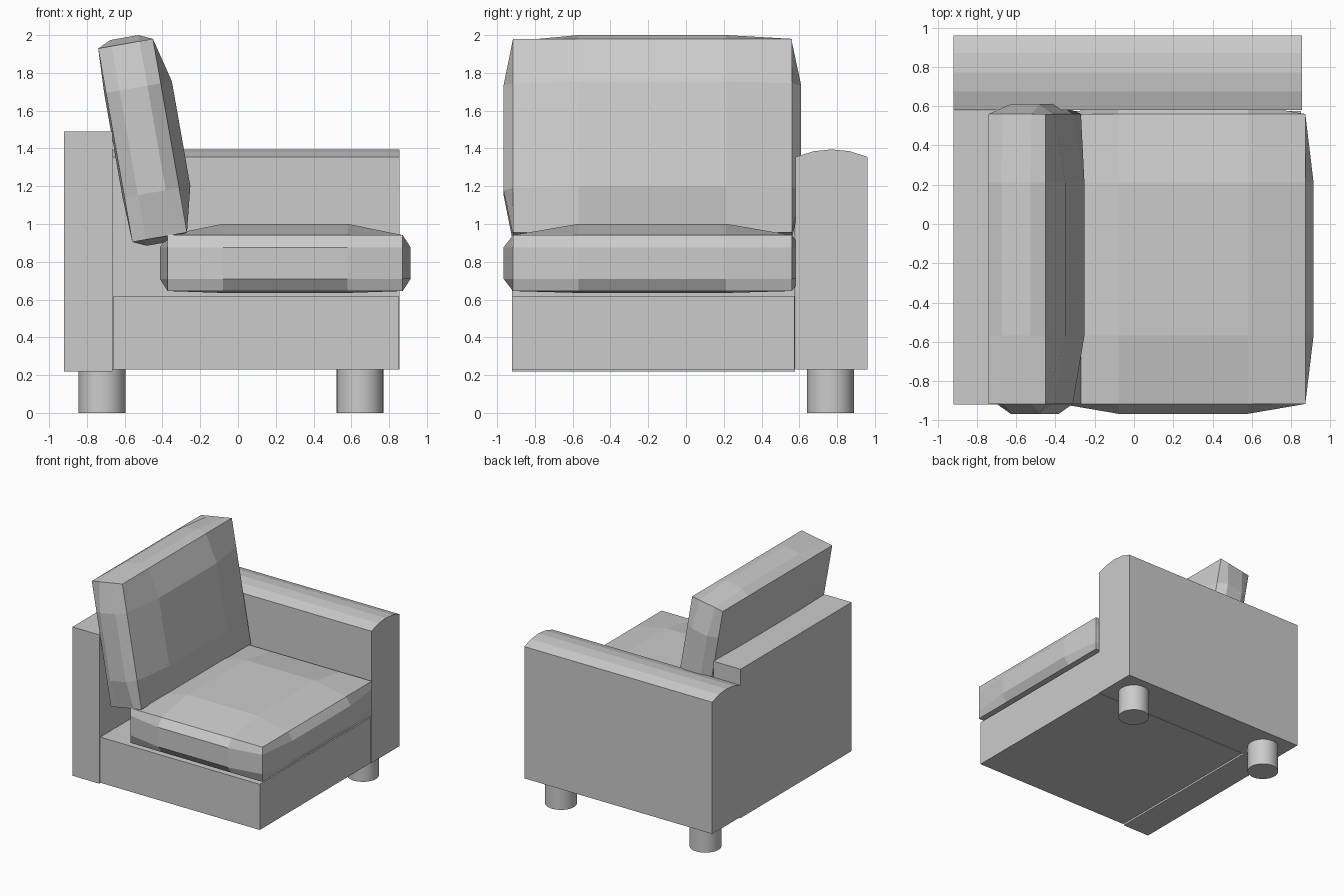
import bpy, bmesh
from math import radians

if "Cube" in bpy.data.objects:
    bpy.data.objects.remove(bpy.data.objects["Cube"])


def finish(name, bm):
    bmesh.ops.recalc_face_normals(bm, faces=bm.faces)
    mesh = bpy.data.meshes.new(name)
    bm.to_mesh(mesh)
    bm.free()
    ob = bpy.data.objects.new(name, mesh)
    bpy.context.collection.objects.link(ob)
    return ob


def box(name, x, y, z):
    bm = bmesh.new()
    bmesh.ops.create_cube(bm, size=1)
    for v in bm.verts:
        v.co = [(a + b) / 2 + c * (b - a) for c, (a, b) in zip(v.co, (x, y, z))]
    return finish(name, bm)


def cushion(name, loc, half, inner, bulge, tilt=0):
    """Box with a 3x3 grid on each side; the middle panel of each side puffs out."""
    bm = bmesh.new()
    bmesh.ops.create_cube(bm, size=2)
    bmesh.ops.subdivide_edges(bm, edges=bm.edges[:], cuts=2, use_grid_fill=True)
    for v in bm.verts:
        ends = [abs(c) > 0.9 for c in v.co]
        for i in range(3):
            s = 1 if v.co[i] > 0 else -1
            if not ends[i]:
                v.co[i] = s * inner[i]
            elif sum(ends) == 1:
                v.co[i] = s * (half[i] + bulge[i][s > 0])
            else:
                v.co[i] = s * half[i]
    ob = finish(name, bm)
    ob.location = loc
    ob.rotation_euler.y = radians(tilt)
    return ob


# Base frame and back panel
box("seat_base", (-0.658, 0.85), (-0.92, 0.575), (0.23, 0.62))
box("back_panel", (-0.92, -0.665), (-0.92, 0.578), (0.22, 1.49))

# Armrest: profile with a shallow domed top, extruded along x
profile = [(0.58, 0.23), (0.96, 0.23), (0.96, 1.355), (0.87, 1.385),
           (0.77, 1.395), (0.675, 1.385), (0.58, 1.355)]
bm = bmesh.new()
face = bm.faces.new([bm.verts.new((-0.92, y, z)) for y, z in profile])
ext = bmesh.ops.extrude_face_region(bm, geom=[face], use_keep_orig=True)
bmesh.ops.translate(bm, vec=(1.775, 0, 0),
                    verts=[g for g in ext["geom"] if isinstance(g, bmesh.types.BMVert)])
finish("armrest", bm)

# Seat and back cushions
cushion("seat_cushion", (0.25, -0.178, 0.793), (0.622, 0.738, 0.148),
        (0.33, 0.39, 0.083), ((0.042, 0.042), (0.05, 0.05), (0.01, 0.06)))
cushion("back_cushion", (-0.505, -0.178, 1.4425), (0.52, 0.738, 0.147),
        (0.281, 0.39, 0.075), ((0.033, 0.033), (0.05, 0.05), (0.01, 0.06)), tilt=80)

# Round legs under the armrest
for name, x in (("back_leg", -0.72), ("front_leg", 0.645)):
    bpy.ops.mesh.primitive_cylinder_add(vertices=24, radius=0.124, depth=0.23,
                                        location=(x, 0.765, 0.115))
    bpy.context.object.name = name
    bpy.ops.object.shade_smooth_by_angle(angle=radians(30))
